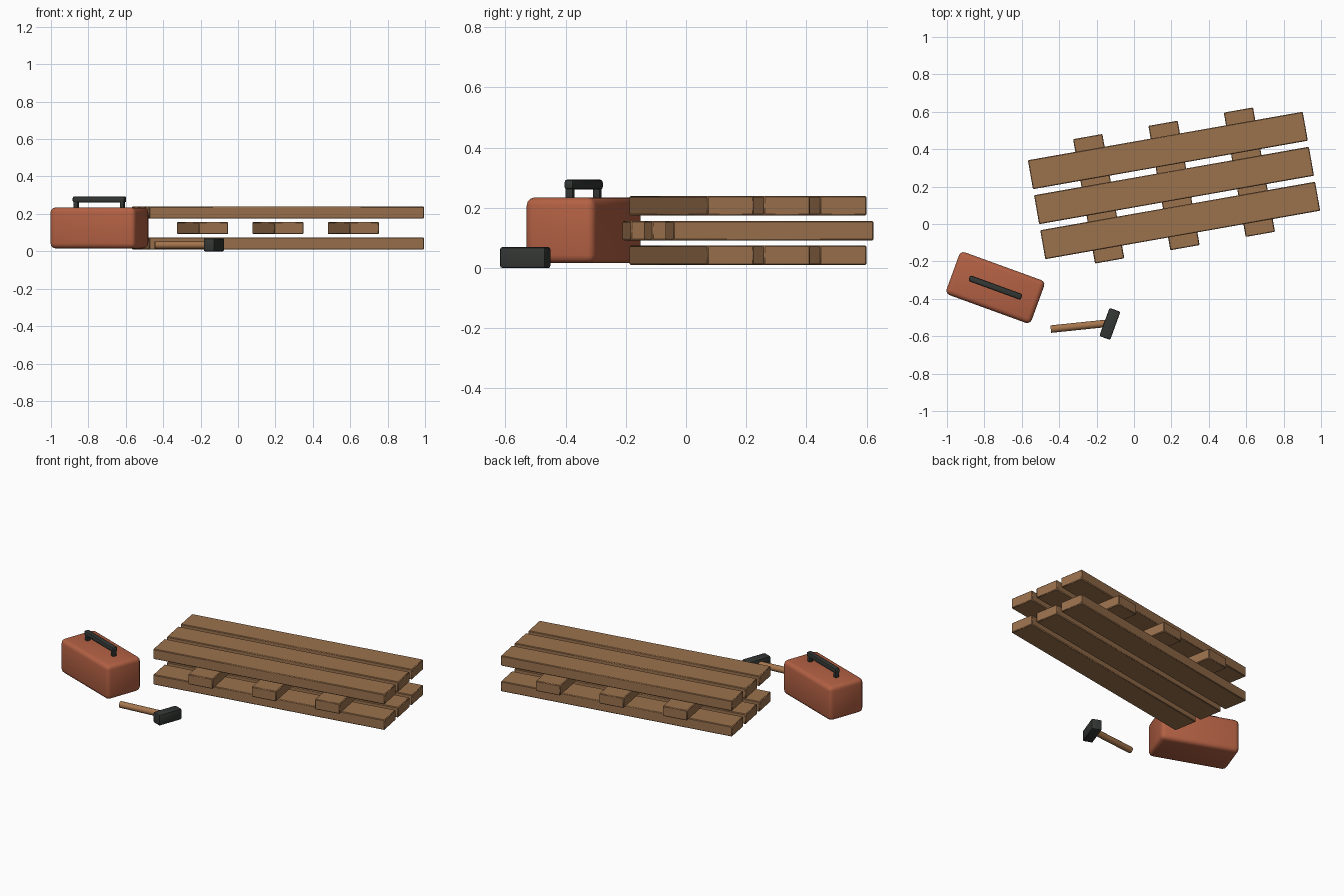
import bpy
import math
from mathutils import Matrix, Vector

cube = bpy.data.objects.get("Cube")
if cube:
    bpy.data.objects.remove(cube, do_unlink=True)


def material(name, rgb):
    m = bpy.data.materials.new(name)
    m.use_nodes = True
    m.diffuse_color = (*rgb, 1)
    m.node_tree.nodes["Principled BSDF"].inputs["Base Color"].default_value = (*rgb, 1)
    return m


WOOD = material("pallet wood", (0.33, 0.168, 0.075))
GRIP = material("handle wood", (0.38, 0.18, 0.075))
RED = material("red paint", (0.45, 0.118, 0.057))
DARK = material("dark metal", (0.033, 0.038, 0.034))


def finish(obj, name, mat, bevel, segments):
    obj.name = name
    obj.data.materials.append(mat)
    if bevel:
        mod = obj.modifiers.new("soft edges", "BEVEL")
        mod.width = bevel
        mod.segments = segments
        bpy.ops.object.modifier_apply(modifier=mod.name)
    bpy.ops.object.shade_smooth_by_angle(angle=math.radians(40))
    return obj


def box(name, size, loc, turn, mat, bevel=0.004, segments=1):
    bpy.ops.mesh.primitive_cube_add(size=1)
    obj = bpy.context.object
    obj.data.transform(Matrix.Diagonal((*size, 1)))
    obj.location = loc
    obj.rotation_euler.z = turn
    return finish(obj, name, mat, bevel, segments)


def placed(origin, turn, x, y, z):
    """Point given in a part group's own turned frame."""
    p = Matrix.Rotation(turn, 3, "Z") @ Vector((x, y, 0))
    return (origin[0] + p.x, origin[1] + p.y, z)


# Pallet: two layers of three boards with three bearers between them
PALLET, TURN = (0.214, 0.206), math.radians(10)
for layer, z in (("lower", 0.042), ("upper", 0.207)):
    for side, y in (("front", -0.19), ("middle", 0), ("back", 0.19)):
        box(f"{layer}_{side}_board", (1.492, 0.157, 0.065),
            placed(PALLET, TURN, 0, y, z), TURN, WOOD)
for side, x in (("right", -0.409), ("middle", 0), ("left", 0.409)):
    box(f"{side}_bearer", (0.159, 0.675, 0.065),
        placed(PALLET, TURN, x, 0, 0.124), TURN, WOOD)

# Toolbox with a carrying handle
BOX, TILT = (-0.741, -0.34), math.radians(-20)
box("toolbox_body", (0.484, 0.243, 0.218), (*BOX, 0.125), TILT, RED, 0.026, 3)
box("toolbox_handle_bar", (0.298, 0.033, 0.033), (*BOX, 0.277), TILT, DARK, 0.009, 2)
for side, x in (("right", -0.132), ("left", 0.132)):
    box(f"toolbox_{side}_handle_post", (0.024, 0.026, 0.06),
        placed(BOX, TILT, x, 0, 0.253), TILT, DARK, 0.005, 2)

# Hammer lying on the ground
box("hammer_head", (0.062, 0.16, 0.069), (-0.129, -0.534, 0.0345), TILT, DARK, 0.007, 2)
start, end = Vector((-0.445, -0.562, 0.033)), Vector((-0.135, -0.53, 0.033))
bpy.ops.mesh.primitive_cylinder_add(vertices=12, radius=0.02, depth=(end - start).length)
shaft = bpy.context.object
shaft.location = (start + end) / 2
shaft.rotation_euler = (end - start).to_track_quat("Z", "Y").to_euler()
finish(shaft, "hammer_handle", GRIP, 0, 1)
